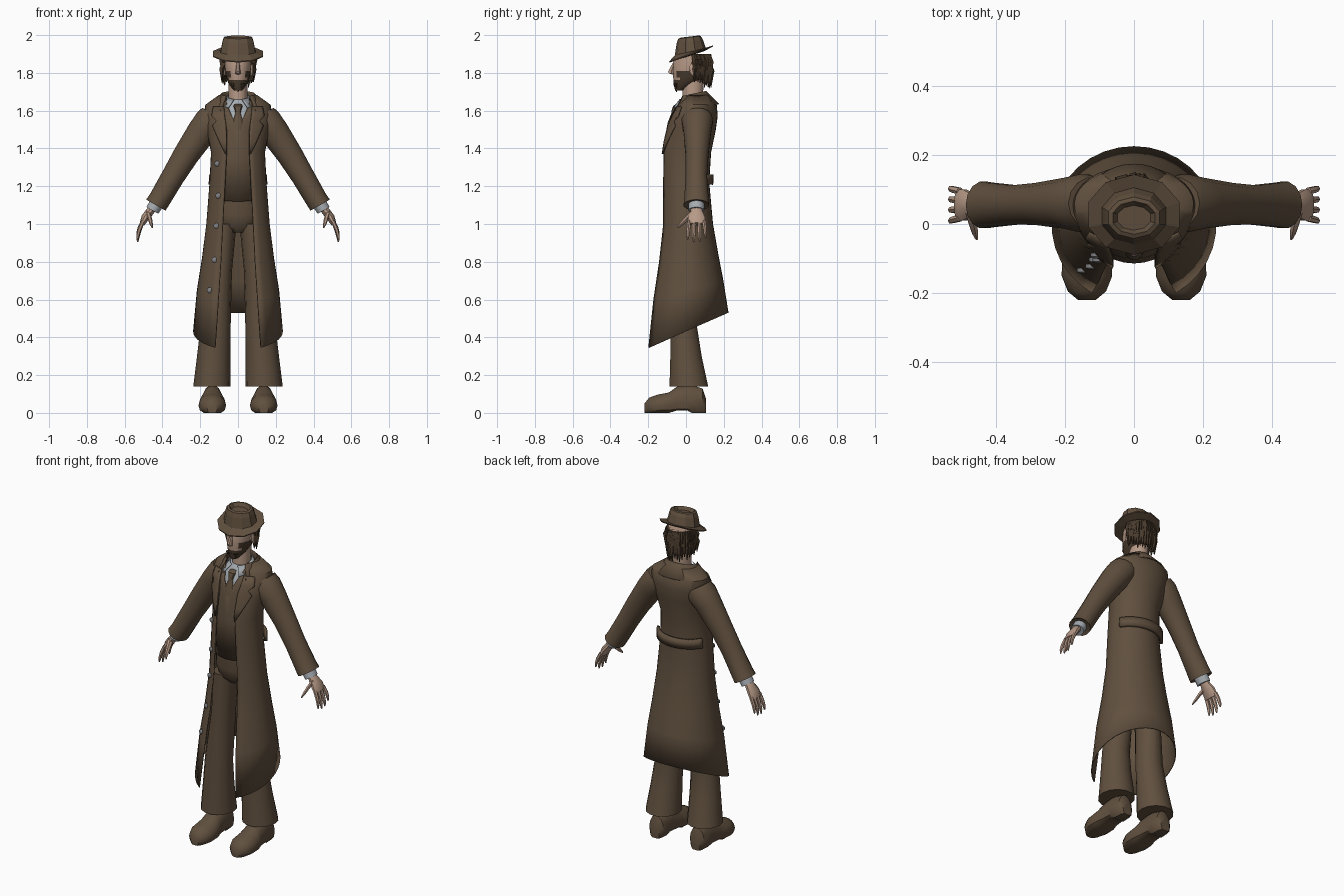
import bpy, bmesh, math, random
from mathutils import Vector

random.seed(4)


def material(name, r, g, b):
    m = bpy.data.materials.new(name)
    m.diffuse_color = (r, g, b, 1)
    return m


BROWN = material("brown cloth", .118, .080, .049)
SKIN = material("skin", .47, .32, .24)
SHIRT = material("grey shirt", .38, .41, .44)
HAIR = material("dark hair", .065, .042, .025)
METAL = material("button grey", .22, .22, .23)


def finish(name, bm, mats, mirror=False, thick=0):
    bmesh.ops.recalc_face_normals(bm, faces=bm.faces)
    me = bpy.data.meshes.new(name)
    bm.to_mesh(me)
    bm.free()
    ob = bpy.data.objects.new(name, me)
    bpy.context.collection.objects.link(ob)
    for m in mats:
        me.materials.append(m)
    if mirror:
        ob.modifiers.new("mirror", 'MIRROR').merge_threshold = .0025
    if thick:
        s = ob.modifiers.new("thickness", 'SOLIDIFY')
        s.thickness, s.offset = thick, 0
    return ob


def ring(cx, cy, cz, a, b, n=12, u=(1, 0, 0), v=(0, 1, 0)):
    c, u, v = Vector((cx, cy, cz)), Vector(u), Vector(v)
    return [c + u * a * math.cos(t) + v * b * math.sin(t)
            for t in (2 * math.pi * i / n for i in range(n))]


def skin_rings(bm, rings, closed=True):
    vs = [[bm.verts.new(p) for p in r] for r in rings]
    n = len(vs[0])
    for r, s in zip(vs, vs[1:]):
        for i in range(n if closed else n - 1):
            j = (i + 1) % n
            bm.faces.new((r[i], r[j], s[j], s[i]))
    if closed:
        bm.faces.new(vs[0])
        bm.faces.new(vs[-1])


def loft(name, tubes, mat, mirror=False):
    bm = bmesh.new()
    for rings in tubes:
        skin_rings(bm, rings)
    return finish(name, bm, [mat], mirror)


def shell(level):
    """Centre y and depth of a garment level (z front, z back, half width, y front, y back, gap)."""
    zf, zb, hw, yf, yb, gap = level
    p0 = math.asin(min(.99, gap / hw))
    ry = (yb - yf) / (1 + math.cos(p0))
    return p0, yb - ry, ry


def wrap(name, levels, mat, spans=None, thick=.006, n=14):
    """Half garment running from the front edge to the back, mirrored."""
    bm, rows = bmesh.new(), []
    for k, lv in enumerate(levels):
        zf, zb, hw, yf, yb, gap = lv
        p0, yc, ry = shell(lv)
        a, b = spans[k] if spans else (p0, math.pi)
        row = []
        for i in range(n + 1):
            p = a + (b - a) * i / n
            y = yc - ry * math.cos(p)
            row.append((hw * math.sin(p), y, zf + (zb - zf) * (y - yf) / (yb - yf)))
        rows.append(row)
    skin_rings(bm, rows, closed=False)
    return finish(name, bm, [mat], True, thick)


# Long open coat with slanted hem
COAT = [(1.68, 1.68, .10, .0, .125, .07), (1.63, 1.63, .17, -.035, .16, .075),
        (1.57, 1.57, .18, -.065, .165, .07), (1.50, 1.50, .165, -.095, .155, .06),
        (1.38, 1.38, .14, -.117, .13, .06), (1.22, 1.22, .148, -.118, .12, .068),
        (1.0, 1.0, .165, -.118, .14, .08), (.80, .84, .188, -.14, .168, .09),
        (.60, .70, .215, -.17, .195, .103), (.345, .53, .235, -.197, .222, .12)]
wrap("long_coat", COAT, BROWN)


def coat_at(z, grow=0):
    for p, q in zip(COAT, COAT[1:]):
        if p[0] >= z >= q[0]:
            t = (p[0] - z) / (p[0] - q[0])
            l = [a + (b - a) * t for a, b in zip(p, q)]
            return (z, z, l[2] + grow, l[3] - grow, l[4] + grow, l[5])


# Lapels, collar and back belt follow the coat surface
lapel, spans = [], []
for z, outer in ((1.37, .066), (1.44, .10), (1.52, .135), (1.545, .115), (1.57, .14), (1.62, .13)):
    lv = coat_at(z, .009)
    lapel.append(lv)
    spans.append((math.asin(lv[5] / lv[2]), math.asin(outer / lv[2])))
wrap("lapels", lapel, BROWN, spans, n=5)
wrap("coat_collar", [(1.655, 1.67, .08, -.02, .095, .06), (1.675, 1.702, .09, -.02, .108, .062),
                     (1.60, 1.635, .145, -.055, .172, .09)], BROWN)
wrap("back_belt", [coat_at(1.262, .014), coat_at(1.208, .014)], BROWN,
     [(2.0, math.pi)] * 2, thick=.018, n=8)

# Buttons down one coat edge
bm = bmesh.new()
for x, z in ((-.11, 1.32), (-.105, 1.15), (-.115, .99), (-.125, .81), (-.15, .65)):
    lv = coat_at(z)
    p0, yc, ry = shell(lv)
    y = yc - ry * math.cos(math.asin(-x / lv[2])) - .005
    skin_rings(bm, [ring(x, y + d, z, r, r, 10, v=(0, 0, 1))
                    for d, r in ((.006, .015), (-.005, .015), (-.01, .008))])
finish("coat_buttons", bm, [METAL])

# Waistcoat, shirt, shirt collar and tie
wrap("waistcoat", [(1.12, 1.15, .128, -.108, .09, .001), (1.35, 1.35, .125, -.112, .09, .001),
                   (1.51, 1.51, .13, -.098, .11, .001), (1.58, 1.58, .135, -.075, .12, .036),
                   (1.66, 1.66, .105, -.02, .11, .068)], BROWN, thick=.004)
loft("shirt", [[ring(0, (f + b) / 2, z, w, (b - f) / 2, 20) for z, w, f, b in
                ((1.40, .11, -.09, .08), (1.5, .115, -.088, .1), (1.58, .115, -.064, .11),
                 (1.64, .09, -.035, .1), (1.66, .055, -.02, .09))]], SHIRT)
wrap("shirt_collar", [(1.66, 1.69, .058, -.032, .095, .02),
                      (1.615, 1.66, .082, -.066, .115, .05)], SHIRT, thick=.004)
loft("tie", [[ring(0, y, z, w, d, 8) for z, y, w, d in
              ((1.635, -.045, .02, .008), (1.625, -.056, .024, .012), (1.595, -.066, .015, .012),
               (1.585, -.07, .014, .008), (1.54, -.086, .028, .01), (1.50, -.096, .018, .008))]], BROWN)

# Sleeves, shirt cuffs
U = Vector((.87, 0, .5))
loft("sleeves", [[ring(x, y, z, a, b, 14, u=U) for x, y, z, a, b in
                  ((.12, .06, 1.575, .08, .075), (.145, .06, 1.545, .084, .085),
                   (.19, .06, 1.49, .078, .075), (.275, .058, 1.365, .068, .062),
                   (.345, .055, 1.25, .061, .058), (.415, .055, 1.13, .058, .066),
                   (.435, .055, 1.10, .059, .069), (.432, .055, 1.105, .045, .05))]], BROWN, True)
loft("shirt_cuffs", [[ring(x, .055, z, a, b, 12, u=U) for x, z, a, b in
                      ((.43, 1.11, .038, .042), (.453, 1.072, .036, .042))]], SHIRT, True)

# Hands: palm, four fingers and thumb
hand = [[ring(x, .055, z, a, b, 10, u=U) for x, z, a, b in
         ((.44, 1.10, .022, .03), (.463, 1.07, .022, .032), (.49, 1.035, .022, .047),
          (.508, 1.0, .014, .048))]]
for k in range(4):
    y, fan, drop = .017 + .026 * k, (k - 1.5) * .006, (.012, 0, .003, .025)[k]
    hand.append([ring(x, y + fan * f, z + drop * f, r, r, 6, u=U) for x, z, r, f in
                 ((.503, 1.015, .011, 0), (.522, .965, .0105, .5), (.53, .93, .009, .8),
                  (.532, .905, .004, 1))])
hand.append([ring(x, y, z, r, r, 6, u=(.9, .2, .3), v=(-.2, .6, -.75)) for x, y, z, r in
             ((.475, .035, 1.055, .017), (.466, .0, 1.025, .014), (.46, -.025, 1.0, .011),
              (.455, -.043, .982, .005))])
loft("hands", hand, SKIN, True)

# Trousers: hips and flared legs
loft("trouser_hips", [[ring(0, -.005, z, a, b, 18) for z, a, b in
                       ((.955, .05, .05), (.985, .105, .08), (1.05, .13, .095), (1.2, .122, .095))]], BROWN)
loft("trouser_legs", [[ring(x, y, z, a, b, 14) for z, x, a, y, b in
                       ((1.0, .073, .065, -.003, .085), (.75, .095, .063, 0, .08),
                        (.45, .119, .08, -.012, .073), (.30, .129, .088, .0, .085),
                        (.14, .138, .099, .015, .105))]], BROWN, True)

# Shoes with flat soles
shoe = []
for y, w, top, low in ((.105, .03, .08, 0), (.088, .048, .13, 0), (.03, .053, .15, 0), (.005, .055, .15, .014),
                       (-.05, .06, .14, .012), (-.09, .072, .11, 0), (-.15, .073, .098, 0),
                       (-.195, .055, .082, 0), (-.22, .025, .05, 0)):
    r = ring(.136, y, top * .4, w, top * .6, 14, v=(0, 0, 1))
    shoe.append([(p.x, p.y, max(p.z, low)) for p in r])
loft("shoes", [shoe], BROWN, True)

# Neck, nose and ears
loft("neck", [[ring(0, y, z, a, b, 14) for z, y, a, b in
               ((1.6, .035, .052, .055), (1.68, .035, .05, .055), (1.77, .04, .05, .058))]], SKIN)
loft("nose", [[ring(0, y, z, a, b, 6) for z, y, a, b in
               ((1.855, -.062, .008, .008), (1.808, -.078, .013, .019), (1.797, -.076, .015, .016),
                (1.792, -.068, .008, .008))]], SKIN)
loft("ears", [[ring(x, .035, 1.815, a, b, 10, u=(0, 1, .2), v=(0, -.2, 1)) for x, a, b in
               ((.062, .014, .026), (.078, .018, .032), (.083, .012, .022))]], SKIN, True)

# Head, with beard and hair coloured by position
bm = bmesh.new()
skin_rings(bm, [ring(0, (f + b) / 2, z, w, (b - f) / 2, 20) for z, w, f, b in
                ((1.708, .022, -.058, -.01), (1.735, .045, -.065, .045), (1.762, .058, -.066, .095),
                 (1.775, .062, -.068, .11), (1.81, .068, -.07, .122), (1.85, .072, -.068, .128),
                 (1.90, .07, -.055, .12))])
for f in bm.faces:
    c = f.calc_center_median()
    f.material_index = int(c.y > .045 or c.z < 1.758 or (c.z < 1.80 and abs(c.x) > .045))
finish("head", bm, [SKIN, HAIR])

# Shaggy hair strands under the hat and short beard tufts
tufts = []
for i in range(46):
    p = random.uniform(1.2, 2 * math.pi - 1.2) if i < 8 else 1.75 + 2.8 * (i % 19) / 18
    back = max(0, -math.cos(p))
    s, c = math.sin(p), -math.cos(p)
    top = 1.90 - .045 * (i % 2)
    tip = top - random.uniform(.07, .10) - .045 * back
    out = random.uniform(1.0, 1.14)
    tufts.append([ring(s * .068, .028 + c * .09, top, .016, .016, 5),
                  ring(s * .078 * out, .028 + c * .098 * out, (top * 2 + tip) / 3, .016, .016, 5),
                  ring(s * .078 * out, .028 + c * .095 * out, tip, .002, .002, 5)])
for x in (-.03, -.015, 0, .015, .03):
    tufts.append([ring(x, -.054, 1.745, .012, .012, 5),
                  ring(x * .7, -.05, 1.70 + abs(x) * .6, .003, .003, 5)])
loft("hair_strands", tufts, HAIR)

# Tilted low-poly hat: underside, brim, crown, pinched top
hat = []
for rx, ry, cy, z, tilt in ((.072, .09, .025, 1.892, .32), (.115, .138, .027, 1.897, .37),
                            (.116, .139, .027, 1.903, .37), (.082, .097, .023, 1.912, .22),
                            (.07, .086, .02, 1.965, .15), (.06, .078, .018, 1.988, .13),
                            (.048, .064, .018, 1.992, .12), (.036, .05, .018, 1.972, .1)):
    hat.append([(p.x, p.y, z + tilt * (p.y - cy)) for p in ring(0, cy, z, rx, ry, 10, u=(0, 1, 0), v=(1, 0, 0))])
loft("hat", [hat], BROWN)

# Smooth cloth and skin, faceted hat
for ob in bpy.data.objects:
    ob.select_set(ob.name != "hat")
bpy.context.view_layer.objects.active = bpy.data.objects["long_coat"]
bpy.ops.object.shade_smooth_by_angle(angle=math.radians(38))
